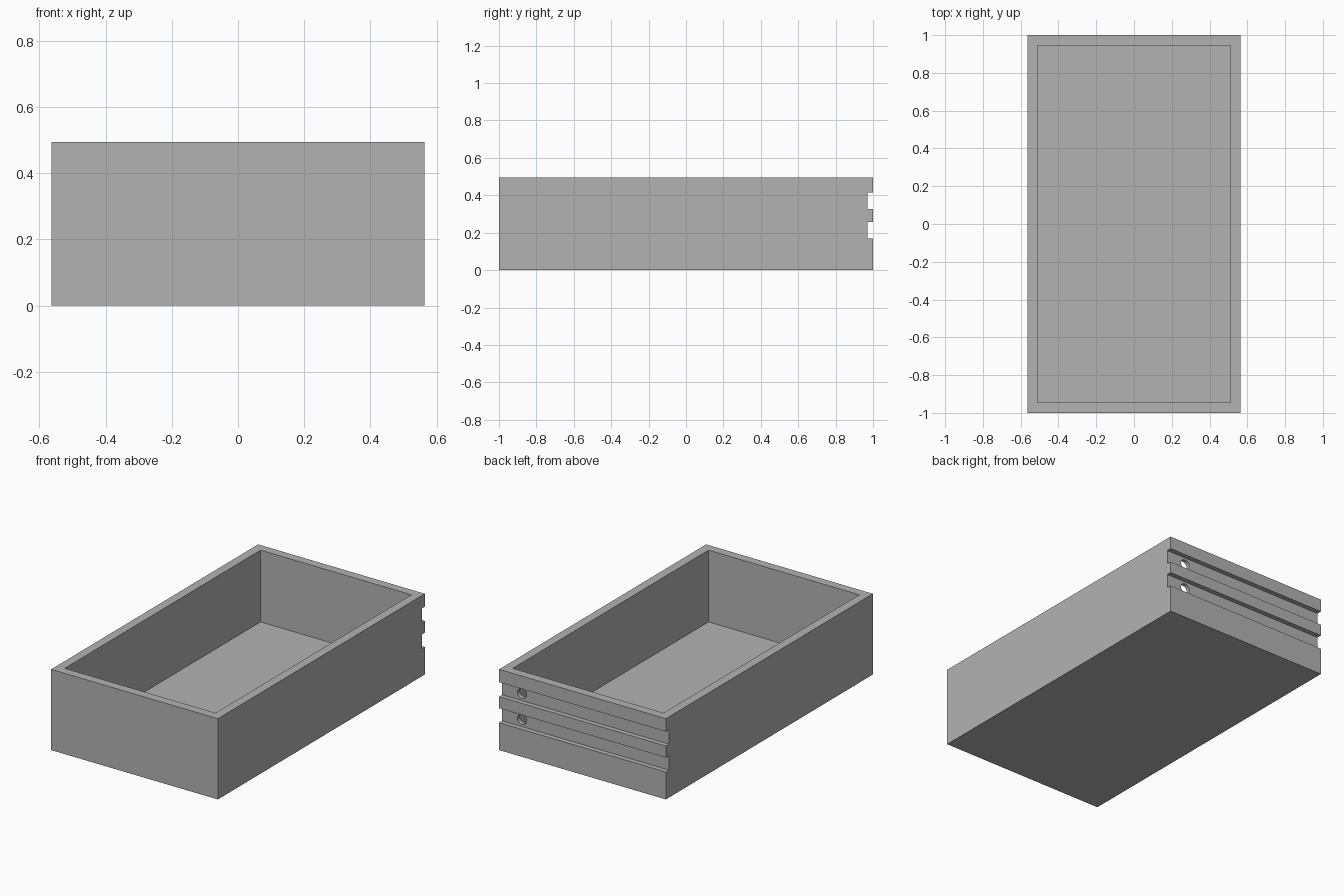
import bpy
import bmesh
from mathutils import Matrix

if "Cube" in bpy.data.objects:
    bpy.data.objects.remove(bpy.data.objects["Cube"], do_unlink=True)

HALF_X, HALF_Y, HEIGHT = 0.564, 1.0, 0.494
WALL, FLOOR = 0.054, 0.055
GROOVE_DEPTH, GROOVE_WIDTH = 0.03, 0.088
GROOVES = (0.212, 0.371)
HOLE_X, HOLE_RADIUS = 0.43, 0.031

grey = bpy.data.materials.new("plain grey")
grey.use_nodes = True
colour = (0.45, 0.45, 0.45, 1)
grey.diffuse_color = colour
grey.node_tree.nodes["Principled BSDF"].inputs["Base Color"].default_value = colour


def make_object(name, bm):
    bmesh.ops.recalc_face_normals(bm, faces=bm.faces)
    mesh = bpy.data.meshes.new(name)
    bm.to_mesh(mesh)
    bm.free()
    mesh.materials.append(grey)
    obj = bpy.data.objects.new(name, mesh)
    bpy.context.collection.objects.link(obj)
    return obj


def cut(target, cutter):
    mod = target.modifiers.new(cutter.name, 'BOOLEAN')
    mod.operation = 'DIFFERENCE'
    mod.solver = 'EXACT'
    mod.object = cutter
    bpy.context.view_layer.objects.active = target
    bpy.ops.object.modifier_apply(modifier=mod.name)
    bpy.data.objects.remove(cutter, do_unlink=True)


# Tray body: side profile with two grooves in the back, extruded across x
profile = [(-HALF_Y, 0), (HALF_Y, 0)]
for z in GROOVES:
    low, high = z - GROOVE_WIDTH / 2, z + GROOVE_WIDTH / 2
    inner = HALF_Y - GROOVE_DEPTH
    profile += [(HALF_Y, low), (inner, low), (inner, high), (HALF_Y, high)]
profile += [(HALF_Y, HEIGHT), (-HALF_Y, HEIGHT)]
bm = bmesh.new()
side = bm.faces.new([bm.verts.new((-HALF_X, y, z)) for y, z in profile])
extruded = bmesh.ops.extrude_face_region(bm, geom=[side], use_keep_orig=True)
moved = [v for v in extruded["geom"] if isinstance(v, bmesh.types.BMVert)]
bmesh.ops.translate(bm, verts=moved, vec=(2 * HALF_X, 0, 0))
tray = make_object("tray", bm)

# Open cavity
bm = bmesh.new()
size = (2 * (HALF_X - WALL), 2 * (HALF_Y - WALL), HEIGHT)
bmesh.ops.create_cube(bm, size=1, matrix=Matrix.Translation((0, 0, FLOOR + HEIGHT / 2))
                      @ Matrix.Diagonal((*size, 1)))
cut(tray, make_object("cavity_cutter", bm))

# Cable holes through the back wall, one in each groove
for z in GROOVES:
    bm = bmesh.new()
    bmesh.ops.create_cone(bm, cap_ends=True, segments=32, radius1=HOLE_RADIUS,
                          radius2=HOLE_RADIUS, depth=0.2,
                          matrix=Matrix.Translation((HOLE_X, HALF_Y - WALL, z))
                          @ Matrix.Rotation(1.5707963, 4, 'X'))
    cut(tray, make_object("hole_cutter", bm))

# Smooth hole walls, crisp box edges
bpy.ops.object.select_all(action='DESELECT')
tray.select_set(True)
bpy.context.view_layer.objects.active = tray
bpy.ops.object.shade_smooth_by_angle(angle=0.5)
